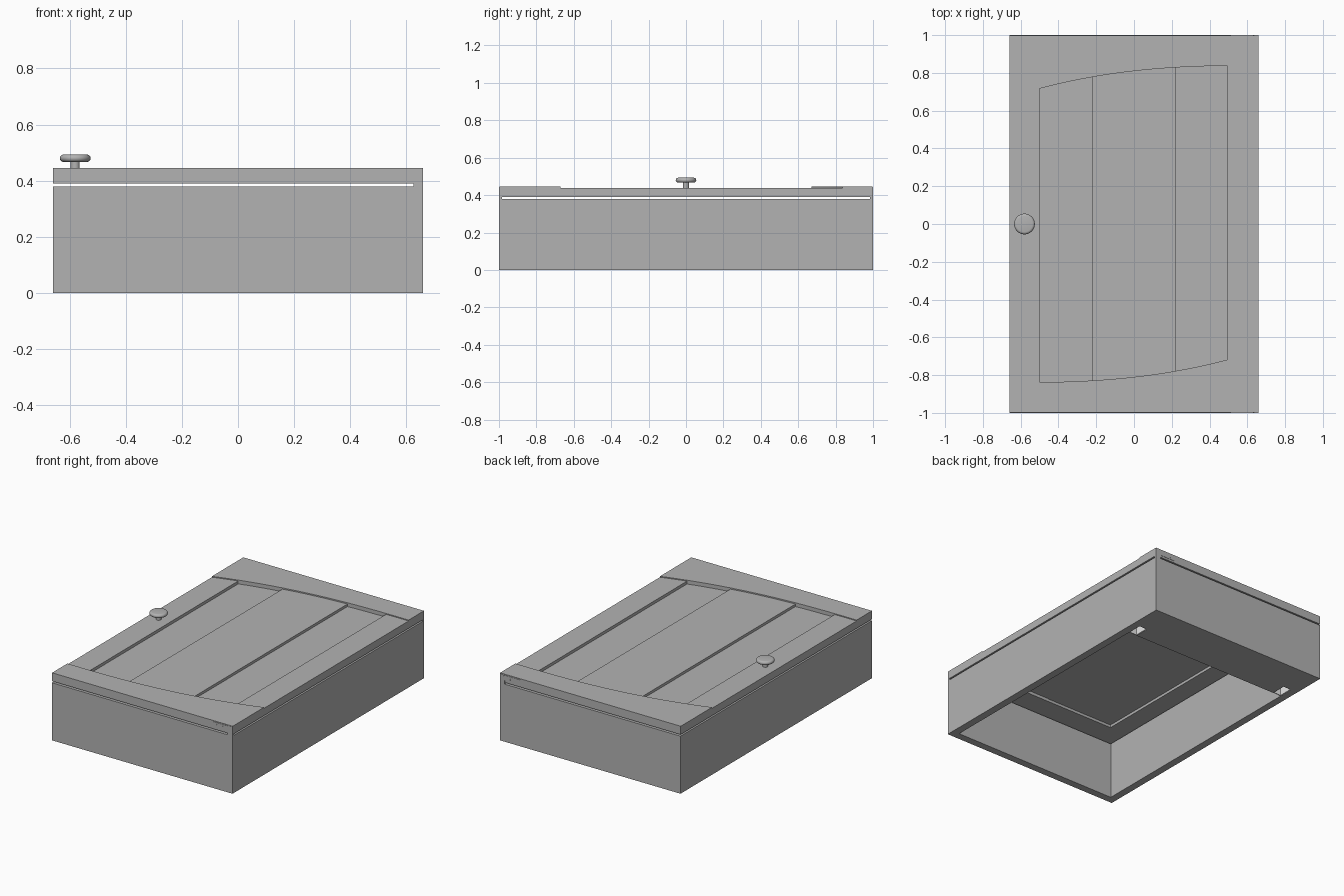
import bpy, bmesh, math
from mathutils import Matrix

if "Cube" in bpy.data.objects:
    bpy.data.objects.remove(bpy.data.objects["Cube"])


def material(name, rgb):
    m = bpy.data.materials.new(name)
    m.diffuse_color = (*rgb, 1)
    m.use_nodes = True
    m.node_tree.nodes["Principled BSDF"].inputs["Base Color"].default_value = m.diffuse_color
    return m


GREY = material("grey", (0.45, 0.45, 0.45))
WHITE = material("white", (0.95, 0.95, 0.95))


def finish(name, bm, mat=GREY):
    bmesh.ops.recalc_face_normals(bm, faces=bm.faces)
    me = bpy.data.meshes.new(name)
    bm.to_mesh(me)
    bm.free()
    me.materials.append(mat)
    ob = bpy.data.objects.new(name, me)
    bpy.context.collection.objects.link(ob)
    return ob


def add_prism(bm, pts, z0, z1):
    """Extrude a plan outline from z0 to z1."""
    lo = [bm.verts.new((x, y, z0)) for x, y in pts]
    hi = [bm.verts.new((x, y, z1)) for x, y in pts]
    bm.faces.new(lo[::-1])
    bm.faces.new(hi)
    n = len(pts)
    for i in range(n):
        j = (i + 1) % n
        bm.faces.new((lo[i], lo[j], hi[j], hi[i]))


def add_box(bm, x0, x1, y0, y1, z0, z1):
    add_prism(bm, [(x0, y0), (x1, y0), (x1, y1), (x0, y1)], z0, z1)


def prism(name, pts, z0, z1):
    bm = bmesh.new()
    add_prism(bm, pts, z0, z1)
    return finish(name, bm)


def boxes(name, dims, mat=GREY):
    bm = bmesh.new()
    for d in dims:
        add_box(bm, *d)
    return finish(name, bm, mat)


W, L, T = 0.66, 1.0, 0.05      # half width, half length, wall thickness
D = 0.998                      # door half length

# Cabinet walls, open underneath and on top
boxes("cabinet_walls", [
    (-W, -W + T, -L, L, 0, 0.38), (W - T, W, -L, L, 0, 0.38),
    (-W + T, W - T, -L, -L + T, 0, 0.38), (-W + T, W - T, L - T, L, 0, 0.38)])

# Hanging strip with notched corners
XI, XN = W - T, 0.55
prism("hanging_strip", [(-XN, 0.68), (XN, 0.68), (XN, 0.78), (XI, 0.78), (XI, 0.96),
                        (-XI, 0.96), (-XI, 0.78), (-XN, 0.78)], 0, 0.04)

# White brackets seated in the notches
for s, side in ((1, "right"), (-1, "left")):
    a, b = sorted((s * XN, s * XI))
    boxes("bracket_" + side, [
        (a, b, 0.68, 0.685, 0.001, 0.06),
        (a, a + 0.005, 0.685, 0.78, 0.001, 0.06),
        (a, b, 0.68, 0.78, 0.055, 0.06)], WHITE)


def arch(x):
    """Edge of the rear rail, flattening towards +x."""
    return 0.838 - 0.0965 * max(0.0, 0.6 - x) ** 2.4


def arch_points(x0, x1, n=12):
    return [(x, arch(x)) for x in (x0 + (x1 - x0) * i / n for i in range(n + 1))]


def turned(pts):
    return [(-x, -y) for x, y in pts]


# Door back frame with rectangular opening
boxes("door_back_frame", [
    (-W, W, 0.81, D, 0.39, 0.41), (-W, W, -D, -0.81, 0.39, 0.41),
    (-W, -0.49, -0.81, 0.81, 0.39, 0.41), (0.49, W, -0.81, 0.81, 0.39, 0.41)])

# Arched rails, one turned half way round from the other
rail = arch_points(-W, W, 24) + [(W, D), (-W, D)]
prism("rear_rail", rail, 0.41, 0.445)
prism("front_rail", turned(rail), 0.41, 0.445)

# Stiles, sunken panels and raised centre panel between the arches
for name, x0, x1, z1 in (("left_stile", -W, -0.5, 0.439),
                         ("left_sunken_panel", -0.5, -0.22, 0.42),
                         ("centre_panel", -0.22, 0.22, 0.437),
                         ("right_sunken_panel", 0.22, 0.495, 0.42),
                         ("right_stile", 0.495, W, 0.439)):
    prism(name, turned(arch_points(-x1, -x0))[::-1] + arch_points(x0, x1)[::-1],
          0.408, z1)

# Hinges at both ends: screw plate, rounded arm and screw heads
for s, end in ((-1, "front"), (1, "rear")):
    y0, y1 = sorted((s * 0.985, s * L))
    boxes("hinge_plate_" + end, [(0.513, 0.63, y0, y1, 0.403, 0.438)])

    bm = bmesh.new()
    prof = [(W, 0.378), (W, 0.442)]
    prof += [(0.65 - 0.025 * math.sin(t), 0.417 + 0.025 * math.cos(t))
             for t in (math.pi / 12 * i for i in range(7))]
    prof += [(0.625, 0.378)]
    v0 = [bm.verts.new((x, y0, z)) for x, z in prof]
    v1 = [bm.verts.new((x, y1, z)) for x, z in prof]
    bm.faces.new(v0)
    bm.faces.new(v1)
    for i in range(len(prof)):
        j = (i + 1) % len(prof)
        bm.faces.new((v0[i], v0[j], v1[j], v1[i]))
    finish("hinge_arm_" + end, bm)

    bm = bmesh.new()
    for x in (0.55, 0.59):
        bmesh.ops.create_cone(
            bm, cap_ends=True, segments=16, radius1=0.007, radius2=0.007, depth=0.004,
            matrix=Matrix.Translation((x, s * 0.9985, 0.42)) @ Matrix.Rotation(math.pi / 2, 4, 'X'))
    finish("hinge_screws_" + end, bm)

# Round knob, turned from a profile
profile = [(0, 0.43), (0.016, 0.43), (0.016, 0.467), (0.044, 0.467)]
profile += [(0.042 + 0.013 * math.cos(t), 0.480 + 0.013 * math.sin(t))
            for t in (-math.pi / 2 + math.pi * i / 8 for i in range(1, 9))]
profile += [(0, 0.494)]
bm = bmesh.new()
vs = [bm.verts.new((r, 0, z)) for r, z in profile]
es = [bm.edges.new(p) for p in zip(vs, vs[1:])]
bmesh.ops.spin(bm, geom=vs + es, cent=(0, 0, 0), axis=(0, 0, 1),
               angle=2 * math.pi, steps=32, use_duplicate=False)
bmesh.ops.remove_doubles(bm, verts=bm.verts, dist=0.0002)
knob = finish("knob", bm)
knob.location = (-0.58, 0, 0)
bpy.context.view_layer.objects.active = knob
knob.select_set(True)
bpy.ops.object.shade_smooth_by_angle(angle=math.radians(40))
